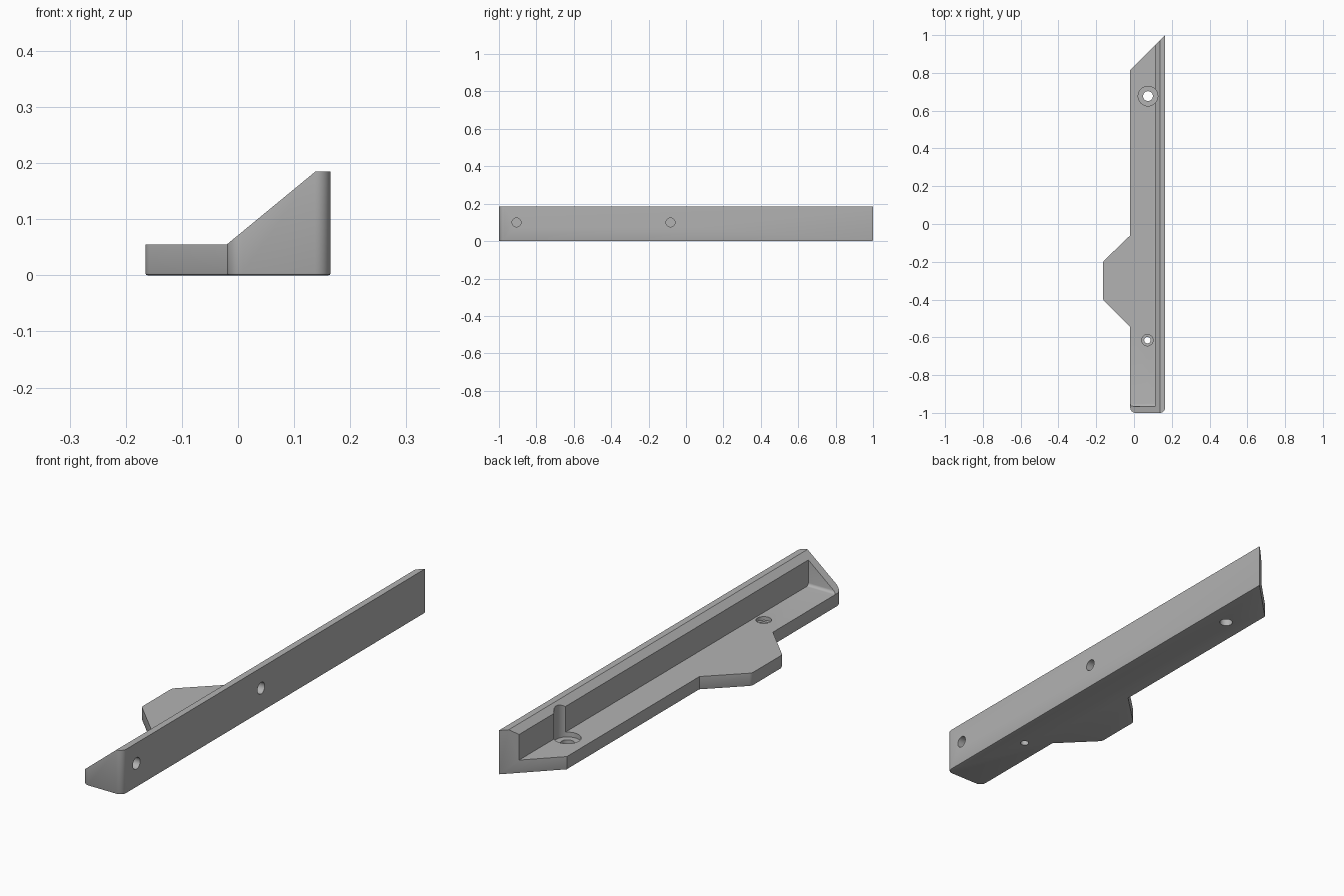
import bpy, bmesh, math
from mathutils import Vector, Matrix

if "Cube" in bpy.data.objects:
    bpy.data.objects.remove(bpy.data.objects["Cube"])

TOP, FLOOR, WALL_X = 0.185, 0.055, 0.11


def finish(name, bm):
    bmesh.ops.recalc_face_normals(bm, faces=bm.faces)
    mesh = bpy.data.meshes.new(name)
    bm.to_mesh(mesh)
    bm.free()
    ob = bpy.data.objects.new(name, mesh)
    bpy.context.collection.objects.link(ob)
    return ob


def prism(bm, points, direction):
    face = bm.faces.new([bm.verts.new(p) for p in points])
    new = bmesh.ops.extrude_face_region(bm, geom=[face])
    verts = [g for g in new["geom"] if isinstance(g, bmesh.types.BMVert)]
    bmesh.ops.translate(bm, verts=verts, vec=Vector(direction))


def bevel(bm, test, width, segments):
    edges = [e for e in bm.edges if test(e.verts[0].co, e.verts[1].co)]
    bmesh.ops.bevel(bm, geom=edges, offset=width, segments=segments,
                    profile=0.5, affect='EDGES')


def cylinder(name, radius, a, b):
    a, b = Vector(a), Vector(b)
    rot = (b - a).to_track_quat('Z', 'Y').to_matrix().to_4x4()
    bm = bmesh.new()
    bmesh.ops.create_cone(bm, cap_ends=True, segments=40, radius1=radius, radius2=radius,
                          depth=(b - a).length, matrix=Matrix.Translation((a + b) / 2) @ rot)
    return finish(name, bm)


# Bracket blank: plan outline with side tab and mitred far end
plan = [(0.165, 1), (-0.02, 0.815), (-0.02, -0.06), (-0.165, -0.2),
        (-0.165, -0.4), (-0.02, -0.545), (-0.02, -1), (0.165, -1)]
bm = bmesh.new()
prism(bm, [(x, y, 0) for x, y in plan], (0, 0, TOP))
bevel(bm, lambda a, b: abs(a.z - b.z) > 0.1 and a.y < -0.99, 0.028, 8)
bevel(bm, lambda a, b: abs(a.z - b.z) > 0.1 and a.x < -0.16, 0.01, 4)
bevel(bm, lambda a, b: a.z < 1e-5 and b.z < 1e-5, 0.004, 2)
bracket = finish("corner_bracket", bm)

cutters = []

# Sloped cut that leaves the tab, the end gusset and the chamfered wall top
bm = bmesh.new()
slope = [(-0.4, FLOOR), (-0.02, FLOOR), (0.138, TOP), (0.138, 0.4), (-0.4, 0.4)]
prism(bm, [(x, -1.2, z) for x, z in slope], (0, 2.4, 0))
cutters.append(finish("slope_cutter", bm))

# Long pocket, with a fillet where the floor meets the end gusset
bm = bmesh.new()
pocket = [(-0.3, -0.965), (WALL_X, -0.965), (WALL_X, 1.2), (-0.3, 1.2)]
prism(bm, [(x, y, FLOOR) for x, y in pocket], (0, 0, 0.3))
bevel(bm, lambda a, b: max(a.y, b.y) < -0.96 and max(a.z, b.z) < FLOOR + 0.01, 0.012, 5)
cutters.append(finish("pocket_cutter", bm))

# Floor screw holes: counterbore and through hole
for x, y, r_head, r_shaft, depth in [(0.074, 0.677, 0.052, 0.026, 0.02),
                                     (0.071, -0.615, 0.03, 0.017, 0.015)]:
    cutters.append(cylinder("head_cutter", r_head, (x, y, FLOOR - depth), (x, y, 0.3)))
    cutters.append(cylinder("shaft_cutter", r_shaft, (x, y, -0.1), (x, y, FLOOR)))

# Blind holes in the outer side
for y in (-0.906, -0.083):
    cutters.append(cylinder("side_hole_cutter", 0.024, (0.125, y, 0.1), (0.3, y, 0.1)))

bpy.context.view_layer.objects.active = bracket
bracket.select_set(True)
for c in cutters:
    c.hide_render = True
    mod = bracket.modifiers.new("cut", 'BOOLEAN')
    mod.operation, mod.solver, mod.object = 'DIFFERENCE', 'EXACT', c
    bpy.ops.object.modifier_apply(modifier=mod.name)
for c in cutters:
    bpy.data.objects.remove(c)

# Single grey finish
grey = bpy.data.materials.new("plain_grey")
grey.diffuse_color = (0.45, 0.45, 0.45, 1)
grey.use_nodes = True
grey.node_tree.nodes["Principled BSDF"].inputs["Base Color"].default_value = grey.diffuse_color
bracket.data.materials.clear()
bracket.data.materials.append(grey)
for p in bracket.data.polygons:
    p.material_index = 0
bpy.ops.object.shade_smooth_by_angle(angle=math.radians(30))
